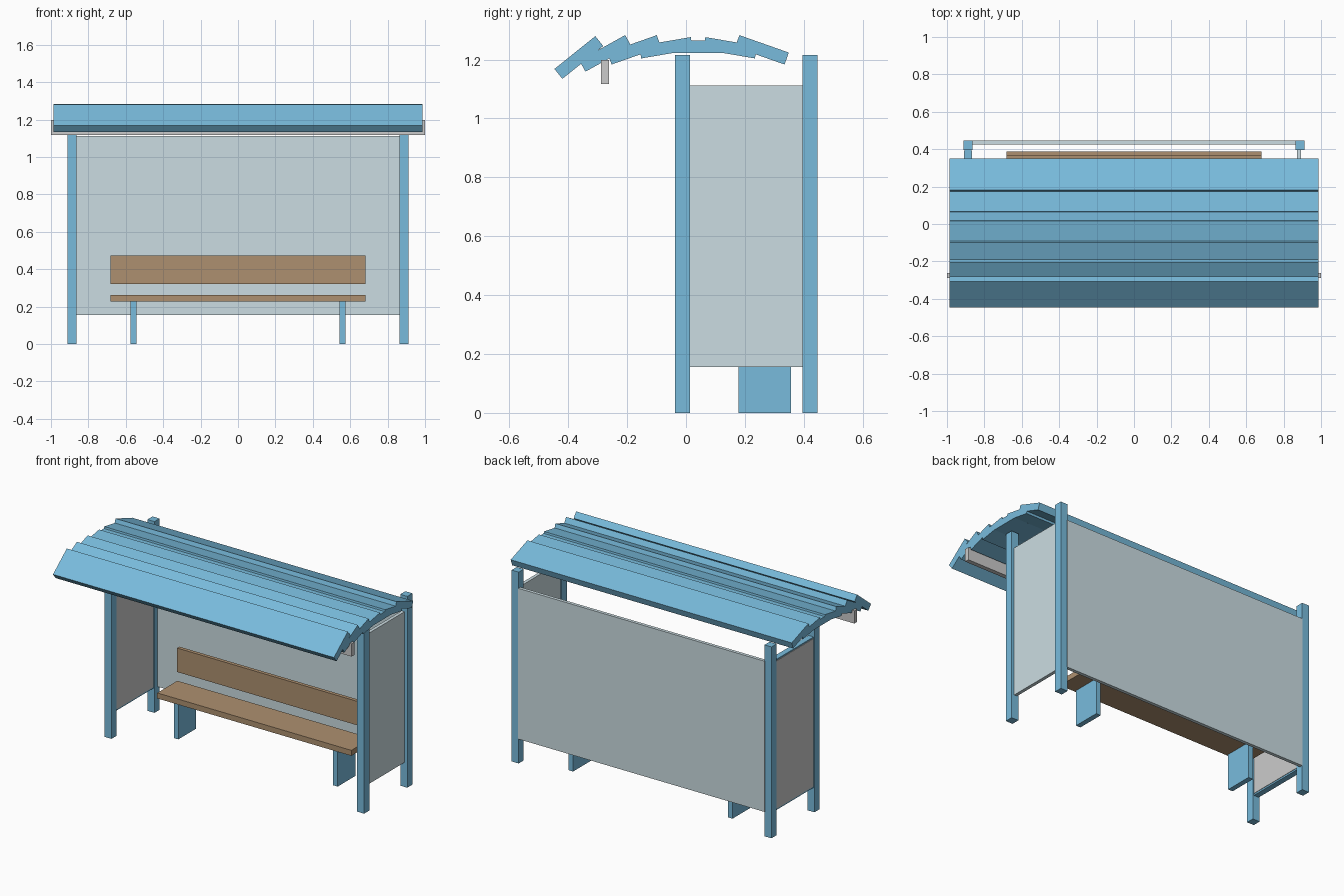
import bpy
import math

if "Cube" in bpy.data.objects:
    bpy.data.objects.remove(bpy.data.objects["Cube"])


def material(name, color):
    mat = bpy.data.materials.new(name)
    mat.diffuse_color = (*color, 1.0)
    mat.use_nodes = True
    mat.node_tree.nodes["Principled BSDF"].inputs["Base Color"].default_value = mat.diffuse_color
    return mat


BLUE = material("blue_paint", (0.19, 0.50, 0.72))
GLASS = material("pale_glass", (0.60, 0.72, 0.76))
WOOD = material("wood", (0.42, 0.28, 0.16))


def box(name, x, y, z, mat=None):
    """Box from (min, max) ranges on each axis."""
    bpy.ops.mesh.primitive_cube_add(
        size=1, location=[(r[0] + r[1]) / 2 for r in (x, y, z)])
    ob = bpy.context.object
    ob.name = name
    ob.scale = [r[1] - r[0] for r in (x, y, z)]
    bpy.ops.object.transform_apply(location=False, rotation=False, scale=True)
    if mat:
        ob.data.materials.append(mat)
    return ob


# Posts and bench legs on both sides
for side, s in (("left", -1), ("right", 1)):
    post_x = (s * 0.888 - 0.0245, s * 0.888 + 0.0245)
    box(f"front_post_{side}", post_x, (-0.037, 0.014), (0, 1.215), BLUE)
    box(f"back_post_{side}", post_x, (0.395, 0.446), (0, 1.215), BLUE)
    leg_x = (s * 0.56 - 0.016, s * 0.56 + 0.016)
    box(f"bench_leg_{side}", leg_x, (0.178, 0.356), (0, 0.228), BLUE)

# Glass walls
WALL_Z = (0.155, 1.112)
WALL_Y = (0.014, 0.395)
box("back_glass", (-0.866, 0.866), (0.426, 0.447), WALL_Z, GLASS)
box("right_glass", (0.872, 0.893), WALL_Y, WALL_Z, GLASS)

# Left display case with a grey panel on each face
box("display_case", (-0.906, -0.870), WALL_Y, WALL_Z, BLUE)
for name, x in (("outer", -0.907), ("inner", -0.869)):
    box(f"display_panel_{name}", (x - 0.002, x + 0.002),
        (0.018, 0.391), (0.165, 1.104))

# Bench
box("seat", (-0.683, 0.681), (0.165, 0.367), (0.228, 0.263), WOOD)
box("backrest", (-0.683, 0.681), (0.364, 0.387), (0.32, 0.472), WOOD)

# Gutter beam under the front of the roof
box("gutter", (-1.0, 1.0), (-0.289, -0.261), (1.117, 1.198))

# Overlapping roof boards along an arc: (distance from crown, height)
ARC = [(0.0, 1.243), (0.109, 1.240), (0.217, 1.233), (0.315, 1.221), (0.405, 1.207)]
CROWN_Y = 0.041
for k in range(-4, 3):
    offset, height = ARC[abs(k)]
    y = CROWN_Y + math.copysign(offset, k)
    board = box(f"roof_board_{k + 5}", (-0.987, 0.987),
                (y - 0.089, y + 0.089), (height - 0.0215, height + 0.0215), BLUE)
    board.rotation_euler.x = math.radians(-9.7 * k)
